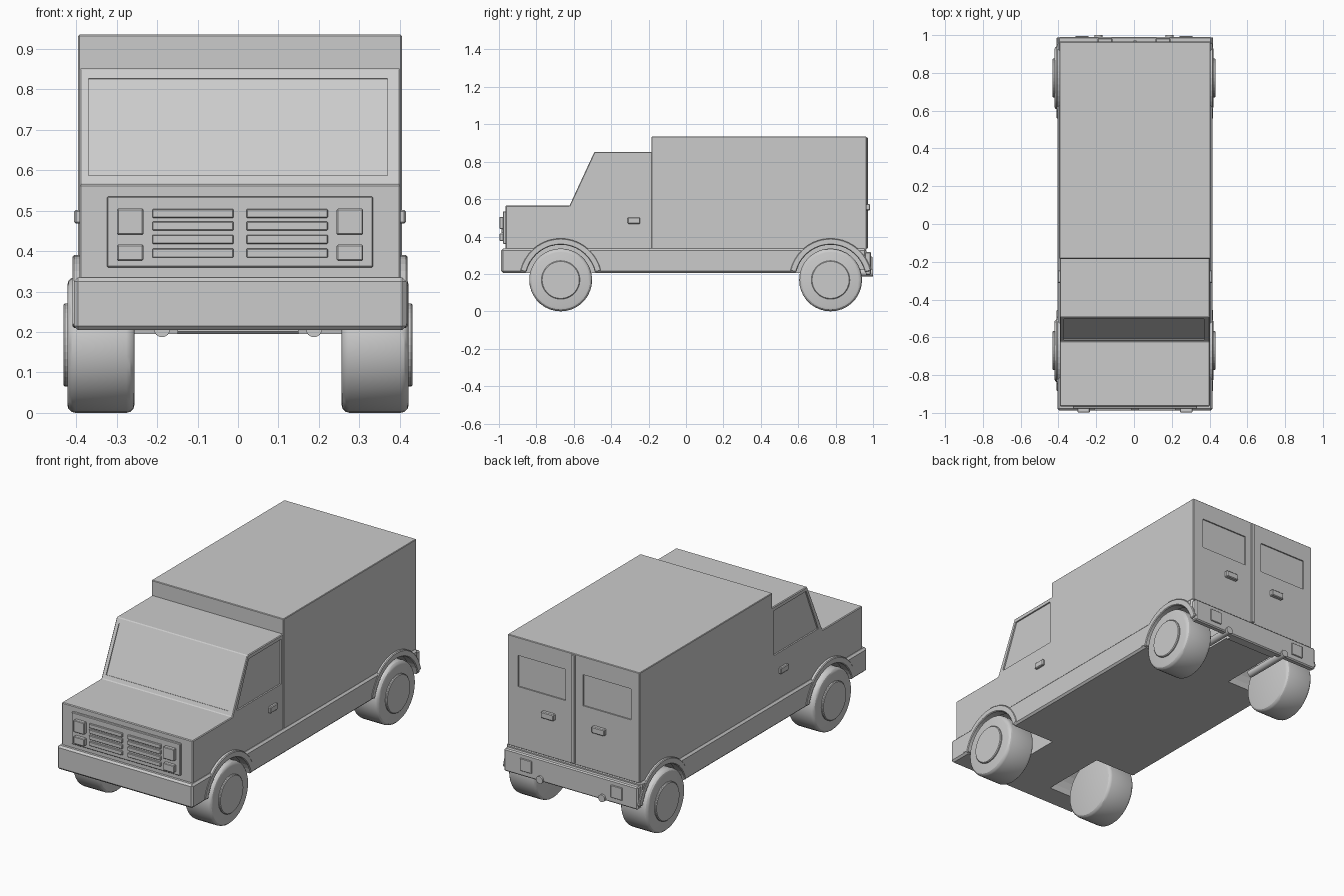
import bpy, bmesh, math
from mathutils import Matrix, Vector

old = bpy.data.objects.get("Cube")
if old:
    bpy.data.objects.remove(old, do_unlink=True)

grey = bpy.data.materials.new("plain grey")
grey.use_nodes = True
GREY = (0.6, 0.6, 0.6, 1)
grey.diffuse_color = GREY
grey.node_tree.nodes["Principled BSDF"].inputs["Base Color"].default_value = GREY
MID = 0.005  # body centre line


def finish(name, bm, bevel=0, segments=1):
    bmesh.ops.recalc_face_normals(bm, faces=bm.faces)
    if bevel:
        sharp = [e for e in bm.edges if e.calc_face_angle(0) > 0.8]
        bmesh.ops.bevel(bm, geom=sharp, offset=bevel, segments=segments,
                        profile=0.5, affect='EDGES')
    me = bpy.data.meshes.new(name)
    bm.to_mesh(me)
    bm.free()
    me.materials.append(grey)
    ob = bpy.data.objects.new(name, me)
    bpy.context.collection.objects.link(ob)
    return ob


def box(name, xs, ys, zs, bevel=0):
    bm = bmesh.new()
    bmesh.ops.create_cube(bm, size=1)
    for v in bm.verts:
        v.co = Vector([(r[0] + r[1]) / 2 + c * (r[1] - r[0])
                       for r, c in zip((xs, ys, zs), v.co)])
    return finish(name, bm, bevel)


def prism(name, outline, xs, bevel=0):
    """Side outline of (y, z) points, extruded across x."""
    bm = bmesh.new()
    face = bm.faces.new([bm.verts.new((xs[0], y, z)) for y, z in outline])
    new = bmesh.ops.extrude_face_region(bm, geom=[face])["geom"]
    verts = [g for g in new if isinstance(g, bmesh.types.BMVert)]
    bmesh.ops.translate(bm, verts=verts, vec=(xs[1] - xs[0], 0, 0))
    return finish(name, bm, bevel)


def cylinder(name, axis, centre, radius, length, sides=36, bevel=0, segments=3):
    bm = bmesh.new()
    turn = Matrix.Rotation(math.pi / 2, 4, 'Y' if axis == 'x' else 'X')
    bmesh.ops.create_cone(bm, cap_ends=True, segments=sides, radius1=radius,
                          radius2=radius, depth=length,
                          matrix=Matrix.Translation(centre) @ turn)
    return finish(name, bm, bevel, segments)


def smooth(ob):
    bpy.ops.object.select_all(action='DESELECT')
    bpy.context.view_layer.objects.active = ob
    ob.select_set(True)
    bpy.ops.object.shade_smooth_by_angle(angle=math.radians(30))


def cut(ob, cutters):
    for c in cutters:
        mod = ob.modifiers.new("cut", 'BOOLEAN')
        mod.operation, mod.solver, mod.object = 'DIFFERENCE', 'EXACT', c
        bpy.context.view_layer.objects.active = ob
        bpy.ops.object.modifier_apply(modifier=mod.name)


# Body shells
cab = prism("cab", [(-0.965, 0.33), (-0.965, 0.565), (-0.623, 0.565),
                    (-0.49, 0.852), (-0.18, 0.852), (-0.18, 0.33)],
            (MID - 0.397, MID + 0.397), 0.004)
cargo = box("cargo_box", (MID - 0.4, MID + 0.4), (-0.184, 0.965), (0.33, 0.935), 0.003)
skirt = box("lower_body", (MID - 0.411, MID + 0.411), (-0.988, 0.965), (0.205, 0.335), 0.01)
bumper = box("rear_bumper", (MID - 0.405, MID + 0.405), (0.93, 0.99), (0.195, 0.318), 0.006)

# Wheel wells
AXLES = {"front": -0.67, "rear": 0.773}
SIDES = {"left": 1, "right": -1}
helpers = []
for y in AXLES.values():
    for s in SIDES.values():
        helpers.append(cylinder("well_cutter", 'x', (s * 0.33, y, 0.168), 0.192, 0.36))
for shell in (cab, cargo, skirt, bumper):
    cut(shell, helpers)

# Window recesses
side_glass = [(-0.585, 0.585), (-0.48, 0.83), (-0.2, 0.83), (-0.2, 0.585)]
cab_cuts = [prism("glass_cutter", side_glass, (MID + s * 0.389, MID + s * 0.45))
            for s in SIDES.values()]
slope = lambda z: -0.623 + (z - 0.565) * 0.463
cab_cuts.append(prism("glass_cutter",
                      [(slope(0.585) + 0.006, 0.585), (slope(0.825) + 0.006, 0.825),
                       (slope(0.825) - 0.05, 0.845), (slope(0.585) - 0.05, 0.605)],
                      (-0.37, 0.37)))
cut(cab, cab_cuts)
rear_cuts = [box("glass_cutter", sorted((s * 0.053, s * 0.342)), (0.958, 1.05), (0.665, 0.835))
             for s in SIDES.values()]
cut(cargo, rear_cuts)
for h in helpers + cab_cuts + rear_cuts:
    bpy.data.objects.remove(h, do_unlink=True)

# Wheels and arches
for axle, y in AXLES.items():
    for side, s in SIDES.items():
        tag = f"{axle}_{side}"
        smooth(cylinder("tyre_" + tag, 'x', (s * 0.339, y, 0.168), 0.168, 0.166, 36, 0.02))
        cylinder("hub_" + tag, 'x', (s * 0.405, y, 0.168), 0.103, 0.054, 36, 0.004, 1)
        start, steps = math.asin(0.045 / 0.205), 18
        arc = [start + (math.pi - 2 * start) * i / steps for i in range(steps + 1)]
        ring = [(y + r * math.cos(a), 0.168 + r * math.sin(a))
                for r, span in ((0.222, arc), (0.188, arc[::-1])) for a in span]
        prism("arch_" + tag, ring, sorted((MID + s * 0.36, MID + s * 0.414)), 0.004)

# Grille, bars and lamps
box("grille_panel", (MID - 0.329, MID + 0.329), (-0.978, -0.95), (0.36, 0.535), 0.003)
for side, s in SIDES.items():
    for i, z in enumerate((0.493, 0.462, 0.429, 0.395)):
        box(f"grille_bar_{side}_{i + 1}", sorted((MID + s * 0.016, MID + s * 0.217)),
            (-0.987, -0.96), (z - 0.011, z + 0.011), 0.002)
    for name, low, high in (("headlamp", 0.44, 0.505), ("indicator", 0.376, 0.416)):
        box(f"{name}_{side}", sorted((MID + s * 0.239, MID + s * 0.304)),
            (-0.997, -0.96), (low, high), 0.003)

    # Tail lamps, exhausts and handles
    box("tail_lamp_" + side, sorted((s * 0.24, s * 0.31)), (0.97, 0.996), (0.225, 0.293), 0.002)
    smooth(cylinder("exhaust_" + side, 'y', (s * 0.188, 0.86, 0.207), 0.02, 0.28, 16))
    box("rear_handle_" + side, sorted((s * 0.115, s * 0.192)), (0.95, 0.984), (0.54, 0.575), 0.004)
    box("door_handle_" + side, sorted((MID + s * 0.38, MID + s * 0.41)),
        (-0.312, -0.245), (0.468, 0.502), 0.004)

# Rear door seam strip
box("door_seam", (MID - 0.01, MID + 0.01), (0.95, 0.972), (0.335, 0.93), 0.003)
